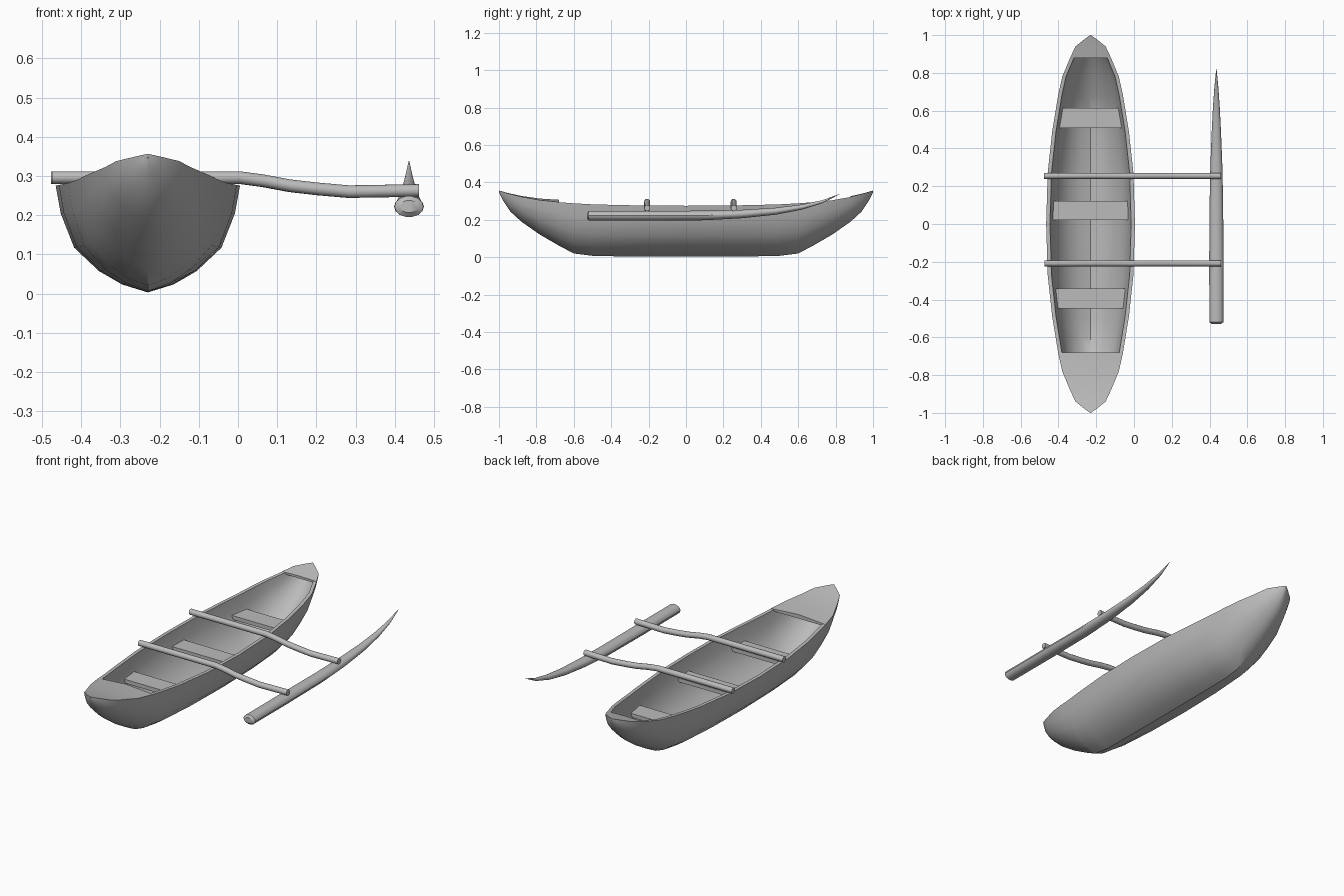
import bpy
import bmesh
from math import sin, cos, pi, radians

cube = bpy.data.objects.get("Cube")
if cube:
    bpy.data.objects.remove(cube, do_unlink=True)

GREY = (0.5, 0.5, 0.5, 1)
mat = bpy.data.materials.new("plain grey")
mat.use_nodes = True
mat.diffuse_color = GREY
mat.node_tree.nodes["Principled BSDF"].inputs["Base Color"].default_value = GREY

HULL_X = -0.23


def loft(name, rings, smooth=True, angle=35):
    """Skin closed rings of points and cap both ends."""
    bm = bmesh.new()
    rows = [[bm.verts.new(p) for p in ring] for ring in rings]
    n = len(rows[0])
    for a, b in zip(rows, rows[1:]):
        for i in range(n):
            j = (i + 1) % n
            bm.faces.new((a[i], a[j], b[j], b[i]))
    bm.faces.new(rows[0])
    bm.faces.new(rows[-1])
    bmesh.ops.recalc_face_normals(bm, faces=bm.faces)
    mesh = bpy.data.meshes.new(name)
    bm.to_mesh(mesh)
    bm.free()
    mesh.materials.append(mat)
    obj = bpy.data.objects.new(name, mesh)
    bpy.context.collection.objects.link(obj)
    if smooth:
        bpy.ops.object.select_all(action='DESELECT')
        obj.select_set(True)
        bpy.context.view_layer.objects.active = obj
        bpy.ops.object.shade_smooth_by_angle(angle=radians(angle))
    return obj


# Half of the hull lines: distance along, half width, gunwale height, keel height
HALF = [(0, .235, .275, .003), (.27, .227, .277, .004), (.49, .203, .282, .006),
        (.6, .185, .288, .02), (.68, .172, .294, .062), (.78, .15, .304, .12),
        (.88, .108, .322, .19), (.94, .08, .337, .245), (.98, .03, .349, .305),
        (1, .002, .355, .348)]
STATIONS = [(-y, w, s, k) for y, w, s, k in HALF[:0:-1]] + HALF

# Cross-section, as fractions of half width and depth, gunwale to bilge
SECTION = [(1, 1), (.945, .74), (.8, .42), (.53, .2), (.28, .075)]


def section(y, w, top, keel):
    left = [(HULL_X - w * a, y, keel + (top - keel) * b) for a, b in SECTION]
    right = [(HULL_X + w * a, y, keel + (top - keel) * b) for a, b in SECTION[::-1]]
    return left + [(HULL_X, y, keel)] + right


# Hollow hull: outer skin and inner skin joined along the rim
rings = []
for y, w, s, k in STATIONS:
    inner = section(y, max(w - .02, .001), s, min(k + .02, s - .002))
    rings.append(section(y, w, s, k) + inner[::-1])
loft("hull", rings)


# End decks, slightly crowned towards the open edge
def deck(name, stations, crown):
    rings = []
    span = 1 - min(abs(st[0]) for st in stations)
    for y, w, s, k in stations:
        low = max(w - .006, .0005)
        rise = crown * (1 - abs(y)) / span
        rings.append([(HULL_X - w, y, s + .001), (HULL_X, y, s + .001 + rise),
                      (HULL_X + w, y, s + .001), (HULL_X + low, y, s - .01),
                      (HULL_X - low, y, s - .01)])
    loft(name, rings, angle=20)


deck("front_deck", [st for st in STATIONS if st[0] < -.67], .012)
deck("rear_deck", [st for st in STATIONS if st[0] > .87], .003)


# Bench seats, tapered to follow the hull sides
def seat(name, y0, half0, y1, half1, top=.2, thick=.022):
    rings = [[(HULL_X - h, y, top - thick), (HULL_X + h, y, top - thick),
              (HULL_X + h, y, top), (HULL_X - h, y, top)]
             for y, h in ((y0, half0), (y1, half1))]
    loft(name, rings, smooth=False)


seat("front_seat", -.447, .172, -.342, .188)
seat("middle_seat", .02, .205, .122, .205)
seat("rear_seat", .508, .172, .615, .153)


# Cross booms: round poles that dip towards the float
def boom(name, y, shift):
    path = [(-.477, .296), (0, .296), (.06, .288), (.13, .275), (.2, .267),
            (.28, .26), (.457, .263)]
    r = .016
    rings = [[(x + shift, y + r * cos(2 * pi * i / 12), z + r * sin(2 * pi * i / 12))
              for i in range(12)] for x, z in path]
    loft(name, rings)


boom("front_boom", -.208, .004)
boom("rear_boom", .255, 0)

# Outrigger float: blunt front, thin upswept rear tip (y, height, half width, half depth)
FLOAT = [(-.53, .222, .022, .016), (-.52, .222, .037, .027), (-.2, .222, .038, .027),
         (.1, .223, .036, .026), (.3, .231, .032, .023), (.48, .246, .025, .019),
         (.62, .268, .018, .014), (.73, .297, .01, .008), (.82, .337, .001, .001)]
loft("outrigger_float",
     [[(.436 + w * cos(2 * pi * i / 14), y, z + h * sin(2 * pi * i / 14))
       for i in range(14)] for y, z, w, h in FLOAT])
